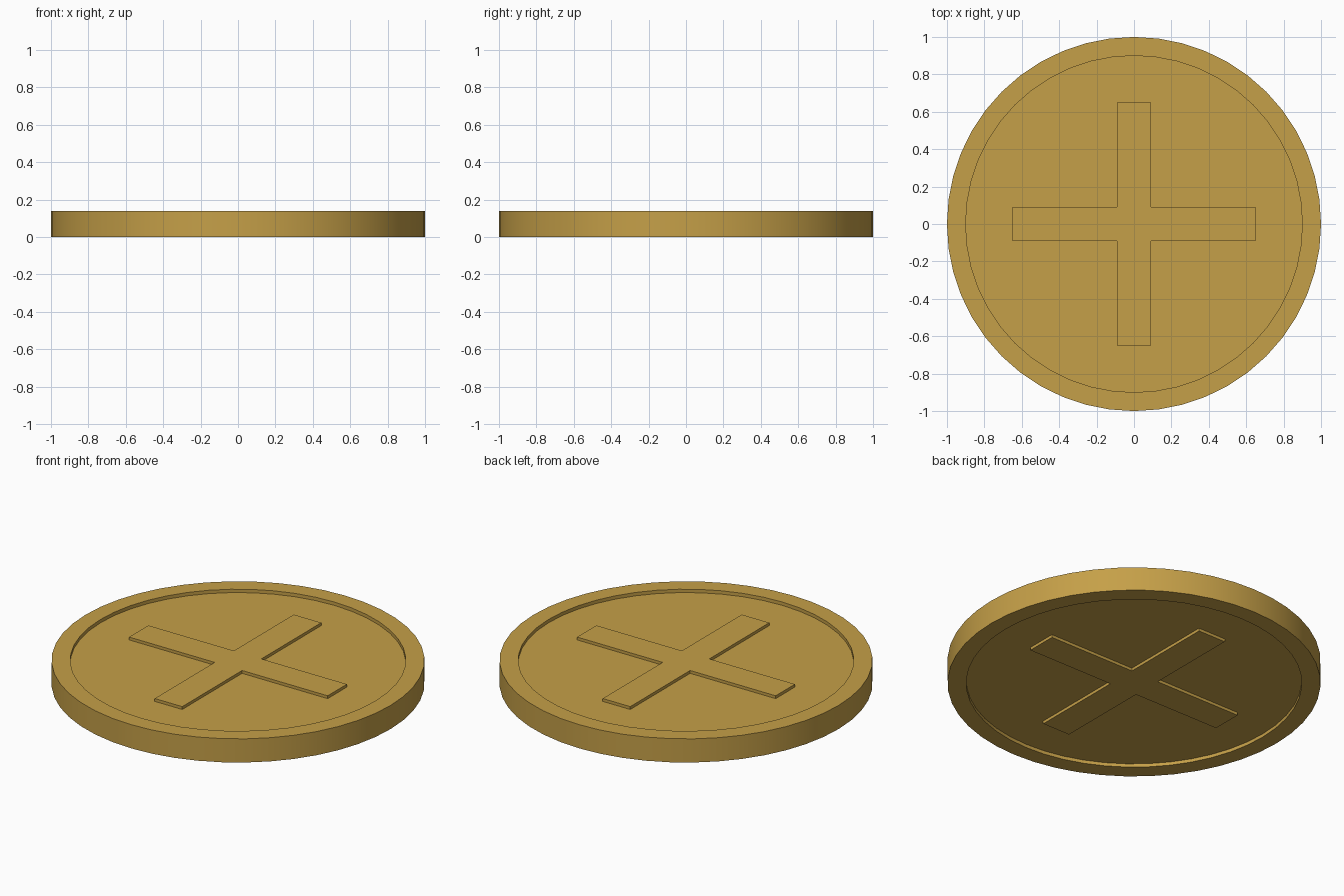
import bpy, bmesh, math

if "Cube" in bpy.data.objects:
    bpy.data.objects.remove(bpy.data.objects["Cube"])

H = 0.14        # full thickness
DEPTH = 0.02    # recess on both faces
R_OUT, R_IN = 1.0, 0.9
SIDES = 48

gold = bpy.data.materials.new("gold")
gold.diffuse_color = (0.56, 0.35, 0.065, 1)
gold.use_nodes = True
gold.node_tree.nodes["Principled BSDF"].inputs["Base Color"].default_value = gold.diffuse_color


def make_object(name, bm):
    bmesh.ops.recalc_face_normals(bm, faces=bm.faces)
    mesh = bpy.data.meshes.new(name)
    bm.to_mesh(mesh)
    bm.free()
    mesh.materials.append(gold)
    obj = bpy.data.objects.new(name, mesh)
    bpy.context.collection.objects.link(obj)
    return obj


# coin body: profile revolved around z, with raised rim on both faces
profile = [(R_IN, DEPTH), (R_IN, 0), (R_OUT, 0),
           (R_OUT, H), (R_IN, H), (R_IN, H - DEPTH)]
bm = bmesh.new()
rings = []
for r, z in profile:
    rings.append([bm.verts.new((r * math.cos(2 * math.pi * i / SIDES),
                                r * math.sin(2 * math.pi * i / SIDES), z))
                  for i in range(SIDES)])
for a, b in zip(rings, rings[1:]):
    for i in range(SIDES):
        j = (i + 1) % SIDES
        bm.faces.new((a[i], a[j], b[j], b[i]))
bm.faces.new(rings[0])
bm.faces.new(rings[-1])
body = make_object("coin_body", bm)
bpy.context.view_layer.objects.active = body
body.select_set(True)
bpy.ops.object.shade_smooth_by_angle(angle=math.radians(30))


# raised plus-shaped emblem on each face
def plus_emblem(name, z0, z1, w=0.09, l=0.65):
    bm = bmesh.new()
    arm = [(w, w), (w, l), (-w, l)]
    pts = []
    for k in range(4):
        c, s = round(math.cos(k * math.pi / 2)), round(math.sin(k * math.pi / 2))
        pts += [(x * c - y * s, x * s + y * c) for x, y in arm]
    face = bm.faces.new([bm.verts.new((x, y, z0)) for x, y in pts])
    ext = bmesh.ops.extrude_face_region(bm, geom=[face], use_keep_orig=True)
    verts = [g for g in ext["geom"] if isinstance(g, bmesh.types.BMVert)]
    bmesh.ops.translate(bm, verts=verts, vec=(0, 0, z1 - z0))
    return make_object(name, bm)


plus_emblem("top_emblem", H - DEPTH - 0.01, H - 0.003)
plus_emblem("bottom_emblem", 0.003, DEPTH + 0.01)
